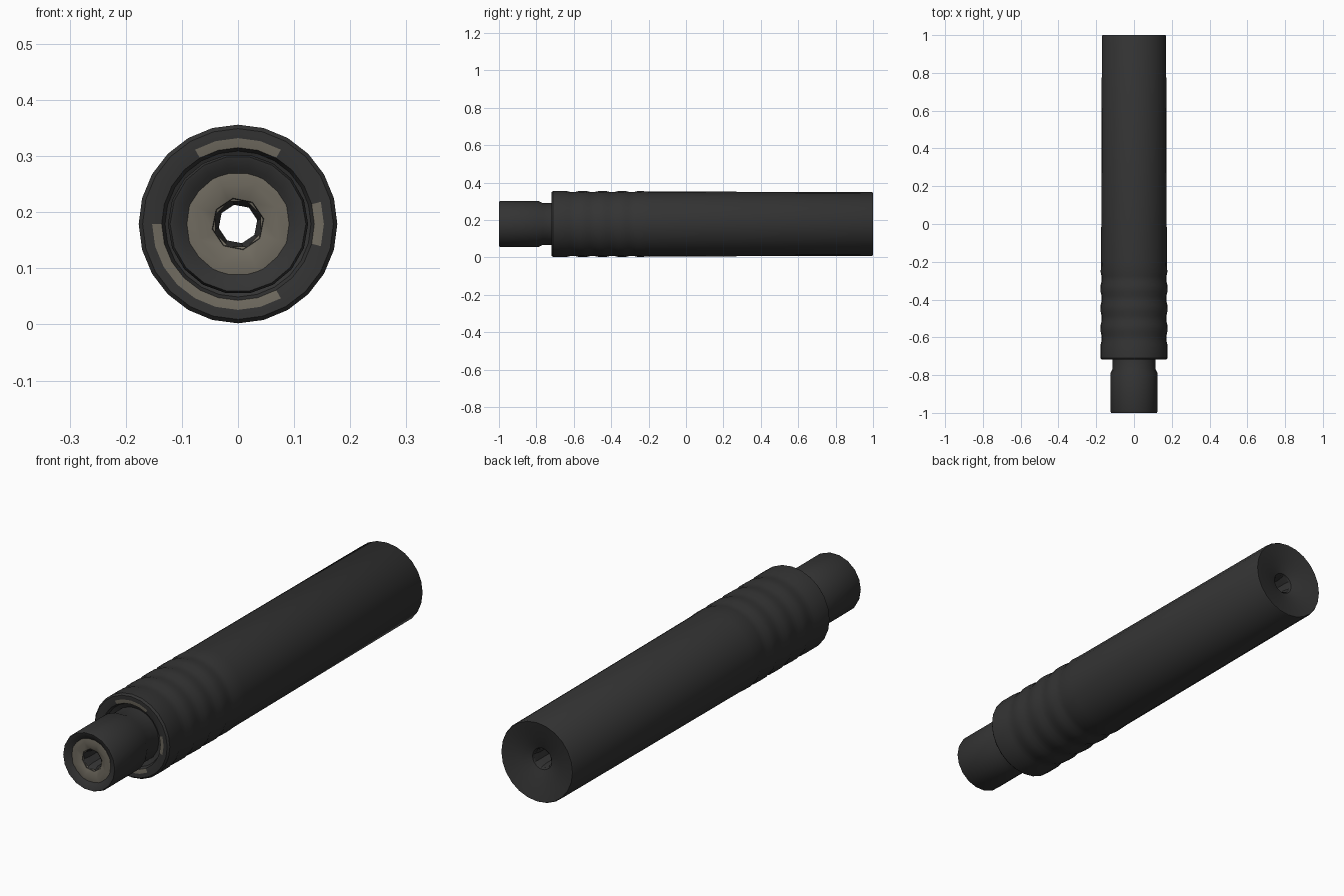
import bpy, bmesh, math

if "Cube" in bpy.data.objects:
    bpy.data.objects.remove(bpy.data.objects["Cube"])

CZ = 0.179  # height of the long axis


def material(name, rgb):
    m = bpy.data.materials.new(name)
    m.diffuse_color = (*rgb, 1)
    m.use_nodes = True
    m.node_tree.nodes["Principled BSDF"].inputs["Base Color"].default_value = m.diffuse_color
    return m


DARK = material("dark grey metal", (0.033, 0.033, 0.033))
TAN = material("worn tan metal", (0.16, 0.145, 0.115))


def lathe(name, profile, sides, mats, phase=0.0, rule=None, closed=False):
    """Spin (y, radius) points about the long axis; rule(strip, angle) picks the colour."""
    bm = bmesh.new()
    step = 2 * math.pi / sides
    rings = [[bm.verts.new((r * math.cos(i * step + phase), y,
                            CZ + r * math.sin(i * step + phase)))
              for i in range(sides)] for y, r in profile]
    count = len(rings) if closed else len(rings) - 1
    for s in range(count):
        a, b = rings[s], rings[(s + 1) % len(rings)]
        for i in range(sides):
            j = (i + 1) % sides
            f = bm.faces.new((a[i], a[j], b[j], b[i]))
            if rule:
                angle = math.degrees((i + 0.5) * step + phase) % 360
                f.material_index = rule(s, angle)
    if closed:
        bmesh.ops.recalc_face_normals(bm, faces=bm.faces)
    me = bpy.data.meshes.new(name)
    bm.to_mesh(me)
    bm.free()
    for m in mats:
        me.materials.append(m)
    ob = bpy.data.objects.new(name, me)
    bpy.context.collection.objects.link(ob)
    bpy.ops.object.select_all(action='DESELECT')
    bpy.context.view_layer.objects.active = ob
    ob.select_set(True)
    bpy.ops.object.shade_smooth_by_angle(angle=math.radians(35))
    return ob


# Main tube: front shoulder, shallow grip rings, long plain barrel, dished rear cap
tube = [(-0.69, 0.108), (-0.70, 0.130), (-0.715, 0.136), (-0.718, 0.153),
        (-0.718, 0.170), (-0.71, 0.177)]
y = -0.64
for k in range(4):
    tube += [(y, 0.177), (y + 0.02, 0.172), (y + 0.05, 0.172), (y + 0.07, 0.1765)]
    y += 0.105
tube += [(-0.20, 0.174), (0.995, 0.170), (1.0, 0.167),
         (0.985, 0.10), (0.965, 0.045), (0.93, 0.036)]


def worn(strip, a):
    # worn patches on the front shoulder
    return int(strip == 2 and (55 < a < 115 or a < 15 or a > 345 or 185 < a < 300))


lathe("main_tube", tube, 24, [DARK, TAN], rule=worn)

# Threaded-end shank with narrower neck and rolled lip
lathe("front_shank", [(-0.98, 0.085), (-0.99, 0.100), (-0.999, 0.116), (-1.0, 0.121),
                      (-0.99, 0.125), (-0.79, 0.125), (-0.765, 0.113),
                      (-0.69, 0.113)], 18, [DARK])

# Tan ring set in the end of the shank
lathe("end_ring", [(-0.984, 0.099), (-0.988, 0.075), (-0.975, 0.043)], 8, [TAN],
      phase=math.pi / 8)

# Bore running right through
lathe("bore", [(0.96, 0.042), (0.93, 0.035), (-0.95, 0.035), (-0.98, 0.047)],
      8, [DARK], phase=0.2)
